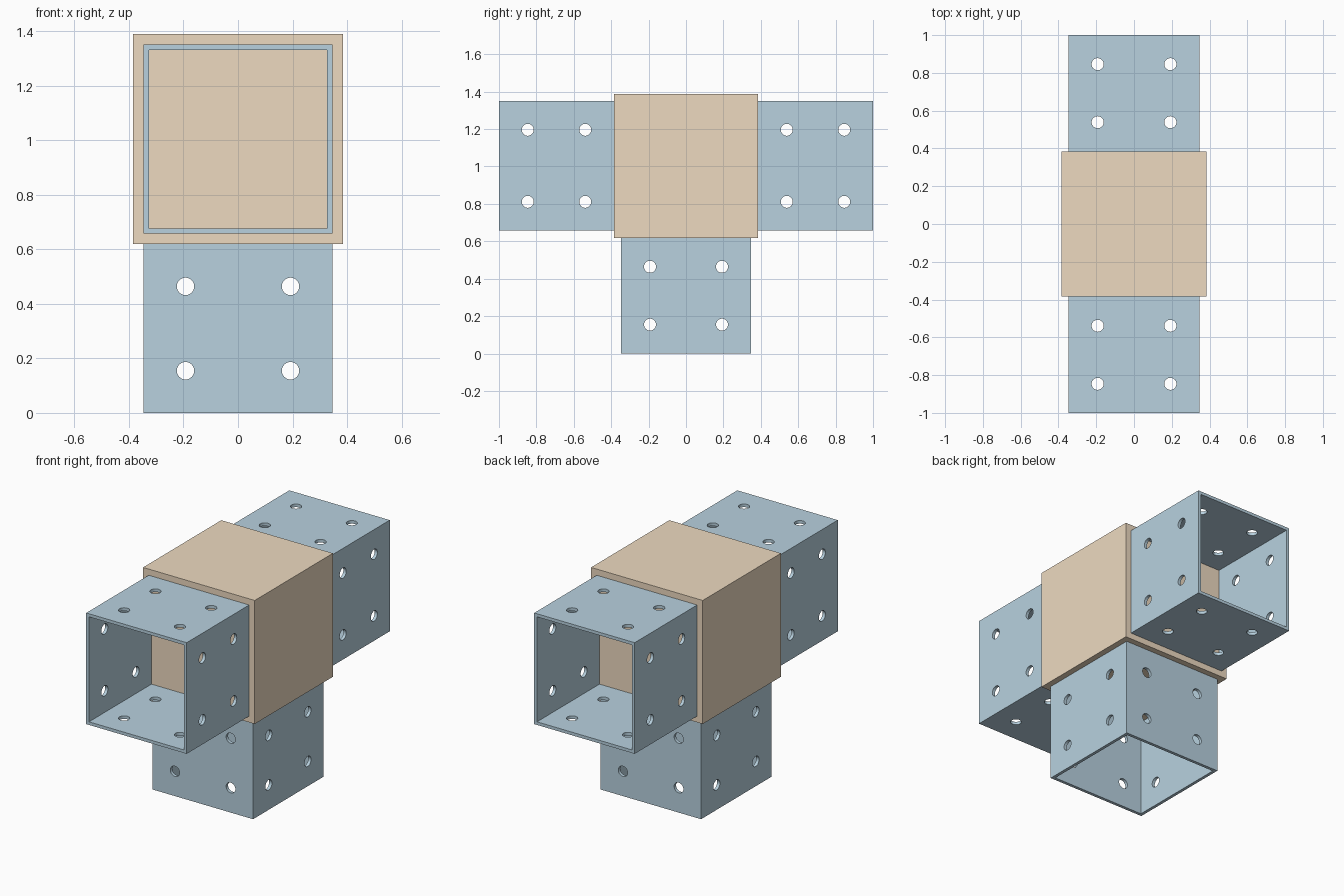
import bpy
from math import pi
from mathutils import Matrix, Vector

if "Cube" in bpy.data.objects:
    bpy.data.objects.remove(bpy.data.objects["Cube"])

CZ = 1.0035      # height of the hub centre
HUB = 0.385      # half size of the hub cube
OUT = 0.3465     # half size of a socket, outside
BORE = 0.327     # half size of a socket, inside
LEN = CZ - HUB   # socket length
R = 0.032        # screw hole radius


def material(name, color):
    m = bpy.data.materials.new(name)
    m.diffuse_color = color
    m.use_nodes = True
    m.node_tree.nodes["Principled BSDF"].inputs["Base Color"].default_value = m.diffuse_color
    return m


def box(name, half, z0, z1):
    bpy.ops.mesh.primitive_cube_add(size=1)
    o = bpy.context.object
    o.name = name
    o.data.transform(Matrix.Translation((0, 0, (z0 + z1) / 2))
                     @ Matrix.Diagonal((2 * half, 2 * half, z1 - z0, 1)))
    return o


def hole_pins(name, axis):
    # Four long pins that pierce two opposite walls
    pins = []
    for u in (-HUB / 2, HUB / 2):
        for z in (LEN / 4, LEN * 3 / 4):
            loc = (0, u, z) if axis == 'X' else (u, 0, z)
            rot = (0, pi / 2, 0) if axis == 'X' else (pi / 2, 0, 0)
            bpy.ops.mesh.primitive_cylinder_add(vertices=32, radius=R, depth=1,
                                                location=loc, rotation=rot)
            pins.append(bpy.context.object)
    for p in pins:
        p.select_set(True)
    bpy.ops.object.join()
    o = bpy.context.object
    o.name = name
    o.hide_render = True
    return o


tan = material("tan", (0.85, 0.70, 0.53, 1))
blue = material("blue", (0.48, 0.64, 0.74, 1))

# Solid hub
hub = box("hub", HUB, CZ - HUB, CZ + HUB)
hub.data.materials.append(tan)

# Lower socket: hollow square tube with screw holes in every wall
socket = box("lower_socket", OUT, 0, LEN)
socket.data.materials.append(blue)
bore = box("bore_cutter", BORE, -0.1, LEN + 0.1)
bore.hide_render = True
cutters = [bore, hole_pins("side_hole_cutter", 'X'), hole_pins("front_hole_cutter", 'Y')]
for c in cutters:
    mod = socket.modifiers.new(c.name, 'BOOLEAN')
    mod.operation = 'DIFFERENCE'
    mod.solver = 'EXACT'
    mod.object = c
bpy.context.view_layer.update()
result = bpy.data.meshes.new_from_object(
    socket.evaluated_get(bpy.context.evaluated_depsgraph_get()))
socket.modifiers.clear()
socket.data = result
for c in cutters:
    bpy.data.objects.remove(c)

# Front and back sockets: the lower one swung around the hub centre
pivot = Vector((0, 0, CZ))
for name, angle in (("front_socket", -pi / 2), ("back_socket", pi / 2)):
    o = socket.copy()
    o.data = socket.data.copy()
    o.name = name
    # The open end lands at y = -1 or y = 1
    turn = Matrix.Translation(pivot) @ Matrix.Rotation(angle, 4, 'X')
    o.data.transform(turn @ Matrix.Translation((0, 0, -CZ)))
    stretch = (1 - HUB) / LEN
    for v in o.data.vertices:
        s = 1 if v.co.y > 0 else -1
        v.co.y = s * (HUB + (abs(v.co.y) - HUB) * stretch)
    bpy.context.collection.objects.link(o)
